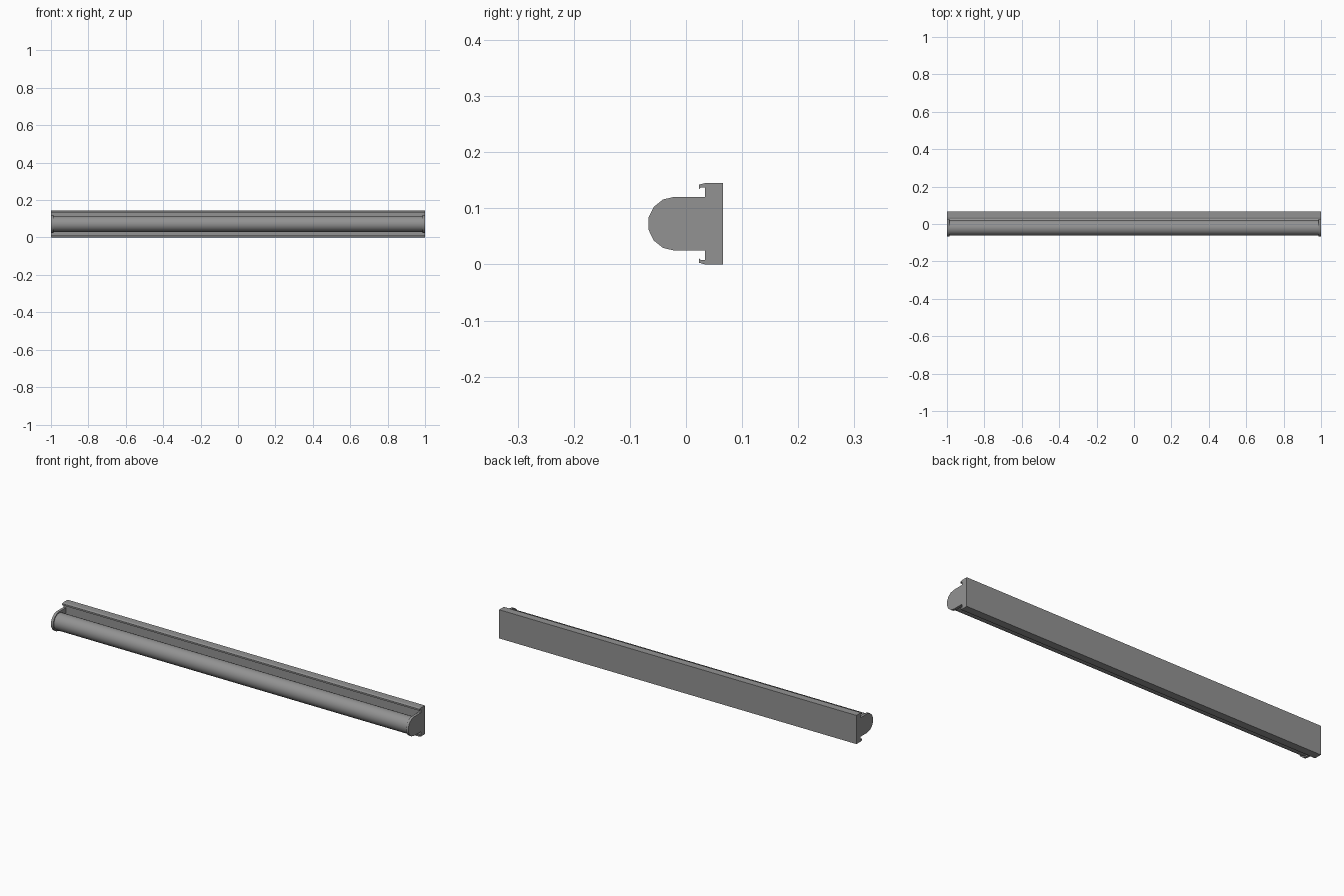
import bpy, bmesh, math

cube = bpy.data.objects.get("Cube")
if cube:
    bpy.data.objects.remove(cube, do_unlink=True)

LENGTH = 2.0
MID_Z = 0.0725
FACE_Y = 0.034      # front face of the housing
TUBE_Y = -0.02      # shared axis of tube and end caps
CAP_THICK = 0.013

grey = bpy.data.materials.new("grey metal")
grey.use_nodes = True
colour = (0.29, 0.29, 0.29, 1)
grey.diffuse_color = colour
grey.node_tree.nodes["Principled BSDF"].inputs["Base Color"].default_value = colour


def extrude_x(name, profile, x0, x1, smooth=False):
    """Extrude a closed (y, z) profile along x."""
    bm = bmesh.new()
    face = bm.faces.new([bm.verts.new((x0, y, z)) for y, z in profile])
    ext = bmesh.ops.extrude_face_region(bm, geom=[face], use_keep_orig=True)
    verts = [g for g in ext["geom"] if isinstance(g, bmesh.types.BMVert)]
    bmesh.ops.translate(bm, verts=verts, vec=(x1 - x0, 0, 0))
    bmesh.ops.recalc_face_normals(bm, faces=bm.faces)
    mesh = bpy.data.meshes.new(name)
    bm.to_mesh(mesh)
    bm.free()
    mesh.materials.append(grey)
    obj = bpy.data.objects.new(name, mesh)
    bpy.context.collection.objects.link(obj)
    if smooth:
        bpy.ops.object.select_all(action="DESELECT")
        obj.select_set(True)
        bpy.context.view_layer.objects.active = obj
        bpy.ops.object.shade_smooth_by_angle(angle=math.radians(35))
    return obj


def arc(radius, start, end, steps):
    return [(TUBE_Y + radius * math.cos(a), MID_Z + radius * math.sin(a))
            for a in (math.radians(start + (end - start) * i / steps)
                      for i in range(steps + 1))]


# Back housing: flat channel with a small lip along its top and bottom edges
upper = [(0.066, 0.145), (0.034, 0.145), (0.023, 0.142),
         (0.023, 0.134), (0.026, 0.137), (FACE_Y, 0.137)]
lower = [(y, 2 * MID_Z - z) for y, z in reversed(upper)]
extrude_x("housing", upper + lower, -LENGTH / 2, LENGTH / 2)

# Round lamp tube between the caps
inner = LENGTH / 2 - CAP_THICK
extrude_x("lamp_tube", arc(0.042, 0, 345, 23), -inner, inner, smooth=True)

# Rounded end caps joined to the housing
cap = [(FACE_Y, MID_Z + 0.048)] + arc(0.048, 90, 270, 7) + [(FACE_Y, MID_Z - 0.048)]
for name, side in (("left_end_cap", 1), ("right_end_cap", -1)):
    extrude_x(name, cap, side * inner, side * LENGTH / 2, smooth=True)
